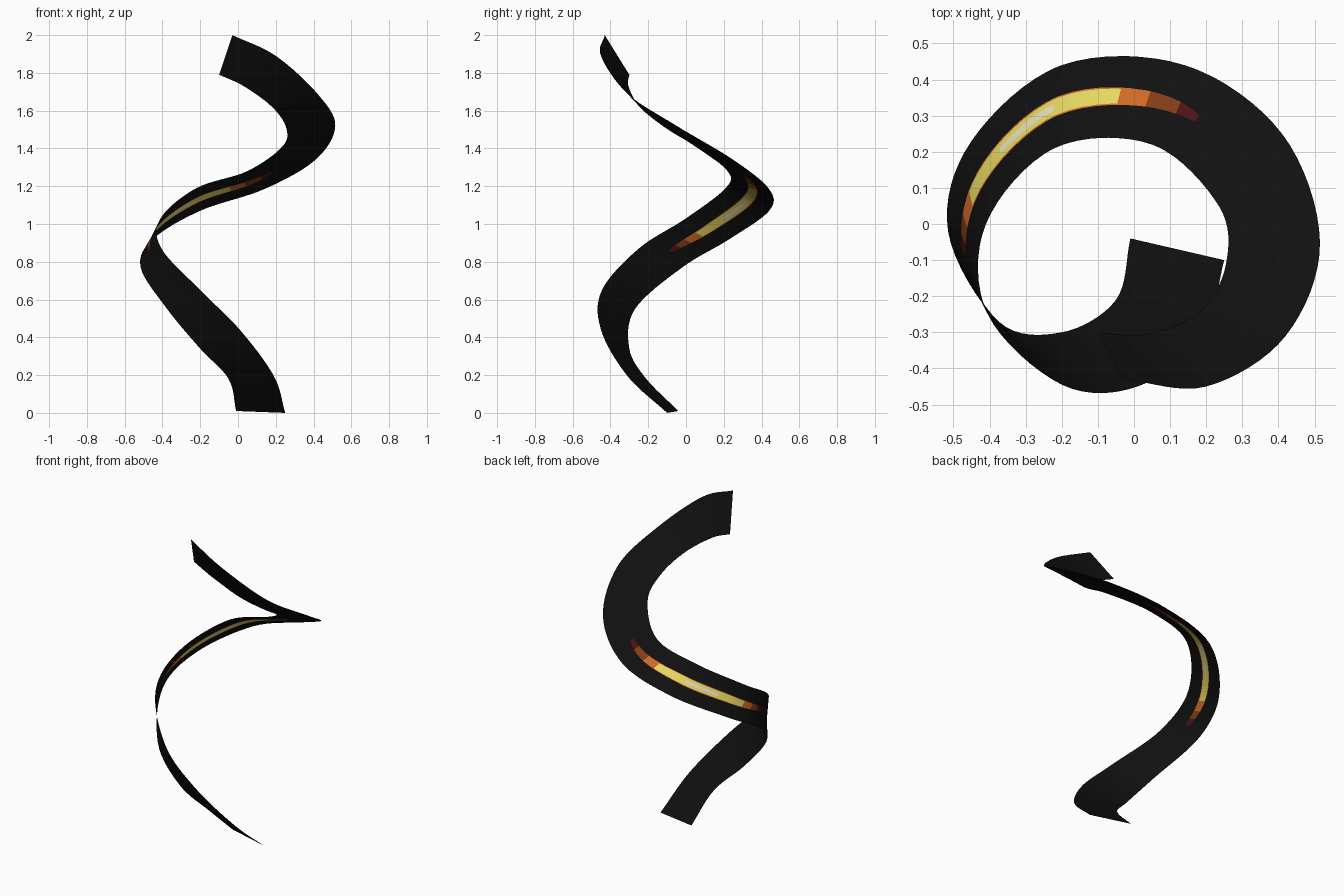
import bpy
import bmesh
from mathutils import Vector

cube = bpy.data.objects.get("Cube")
if cube:
    bpy.data.objects.remove(cube, do_unlink=True)


def make_material(name, colour):
    mat = bpy.data.materials.new(name)
    mat.use_nodes = True
    rgba = (*colour, 1.0)
    mat.diffuse_color = rgba
    shader = next(n for n in mat.node_tree.nodes if n.type == "BSDF_PRINCIPLED")
    shader.inputs["Base Color"].default_value = rgba
    shader.inputs["Roughness"].default_value = 0.6
    return mat


PALETTE = {
    "black": (0.005, 0.005, 0.005),
    "dark_red": (0.07, 0.006, 0.007),
    "brown": (0.22, 0.045, 0.008),
    "orange": (0.62, 0.14, 0.02),
    "yellow": (0.78, 0.68, 0.12),
    "pale_cream": (0.78, 0.74, 0.5),
}
NAMES = list(PALETTE)

# Matching points on the two long edges of the spiral ribbon, bottom to top
FIRST_EDGE = [
    (-.01, -.04, .01), (-.05, -.21, .18), (-.20, -.30, .34), (-.375, -.27, .55),
    (-.515, -.02, .77), (-.45, .23, .92), (-.20, .44, 1.07), (.14, .44, 1.185),
    (.41, .25, 1.34), (.515, -.05, 1.52), (.42, -.31, 1.69), (.20, -.45, 1.89),
    (-.03, -.43, 2.0),
]
SECOND_EDGE = [
    (.25, -.10, 0), (.19, -.31, .195), (.01, -.45, .44), (-.20, -.445, .65),
    (-.405, -.25, .87), (-.41, 0, 1.03), (-.22, .21, 1.19), (.05, .22, 1.28),
    (.235, .05, 1.41), (.255, -.11, 1.51), (.18, -.245, 1.62), (.03, -.305, 1.73),
    (-.10, -.30, 1.79),
]


def spline(points, t):
    """Smooth curve through all the points, t counted in spans."""
    pts = [Vector(p) for p in points]
    pts = [2 * pts[0] - pts[1]] + pts + [2 * pts[-1] - pts[-2]]
    i = min(int(t), len(points) - 2)
    f = t - i
    a, b, c, d = pts[i:i + 4]
    return b + 0.5 * f * (c - a + f * (2 * a - 5 * b + 4 * c - d
                                       + f * (3 * (b - c) + d - a)))


# Glowing streak: where it starts and ends along the ribbon, and its colour bands
STREAK_START, STREAK_END = 4.2, 7.3
BANDS = [(4.37, "dark_red"), (4.56, "brown"), (4.8, "orange"), (6.55, "yellow"),
         (6.8, "orange"), (7.1, "brown"), (STREAK_END, "dark_red")]


def half_width(t):
    """Half the streak's width, as a share of the ribbon's width."""
    f = (t - STREAK_START) / (STREAK_END - STREAK_START)
    if not 0 < f < 1:
        return 0.04
    return 0.04 + 0.08 * (4 * f * (1 - f)) ** 0.6


def face_colour(t, column):
    if not STREAK_START < t < STREAK_END or column in (0, 6):
        return "black"
    band = next(name for end, name in BANDS if t < end)
    if band == "yellow":
        if column in (1, 5):
            return "orange"
        if column == 3 and 5.35 < t < 5.95:
            return "pale_cream"
    return band


# Ring positions along the ribbon, with extra rings where the colour changes
SPANS = len(FIRST_EDGE) - 1
STEPS = 8
rings = {i / STEPS for i in range(SPANS * STEPS + 1)}
rings |= {STREAK_START, 5.35, 5.95} | {end for end, _ in BANDS}
rings = sorted(rings)

# Ribbon surface
bm = bmesh.new()
grid = []
for t in rings:
    start, end = spline(FIRST_EDGE, t), spline(SECOND_EDGE, t)
    h = half_width(t)
    across = [0] + [0.49 + h * k for k in (-1, -0.85, -0.35, 0.35, 0.85, 1)] + [1]
    grid.append([bm.verts.new(start.lerp(end, v)) for v in across])

for i in range(len(rings) - 1):
    middle = (rings[i] + rings[i + 1]) / 2
    low, high = grid[i], grid[i + 1]
    for c in range(len(low) - 1):
        face = bm.faces.new((low[c], low[c + 1], high[c + 1], high[c]))
        face.smooth = True
        face.material_index = NAMES.index(face_colour(middle, c))

mesh = bpy.data.meshes.new("spiral_ribbon")
bm.to_mesh(mesh)
bm.free()
for name, colour in PALETTE.items():
    mesh.materials.append(make_material(name, colour))
ribbon = bpy.data.objects.new("spiral_ribbon", mesh)
bpy.context.scene.collection.objects.link(ribbon)
